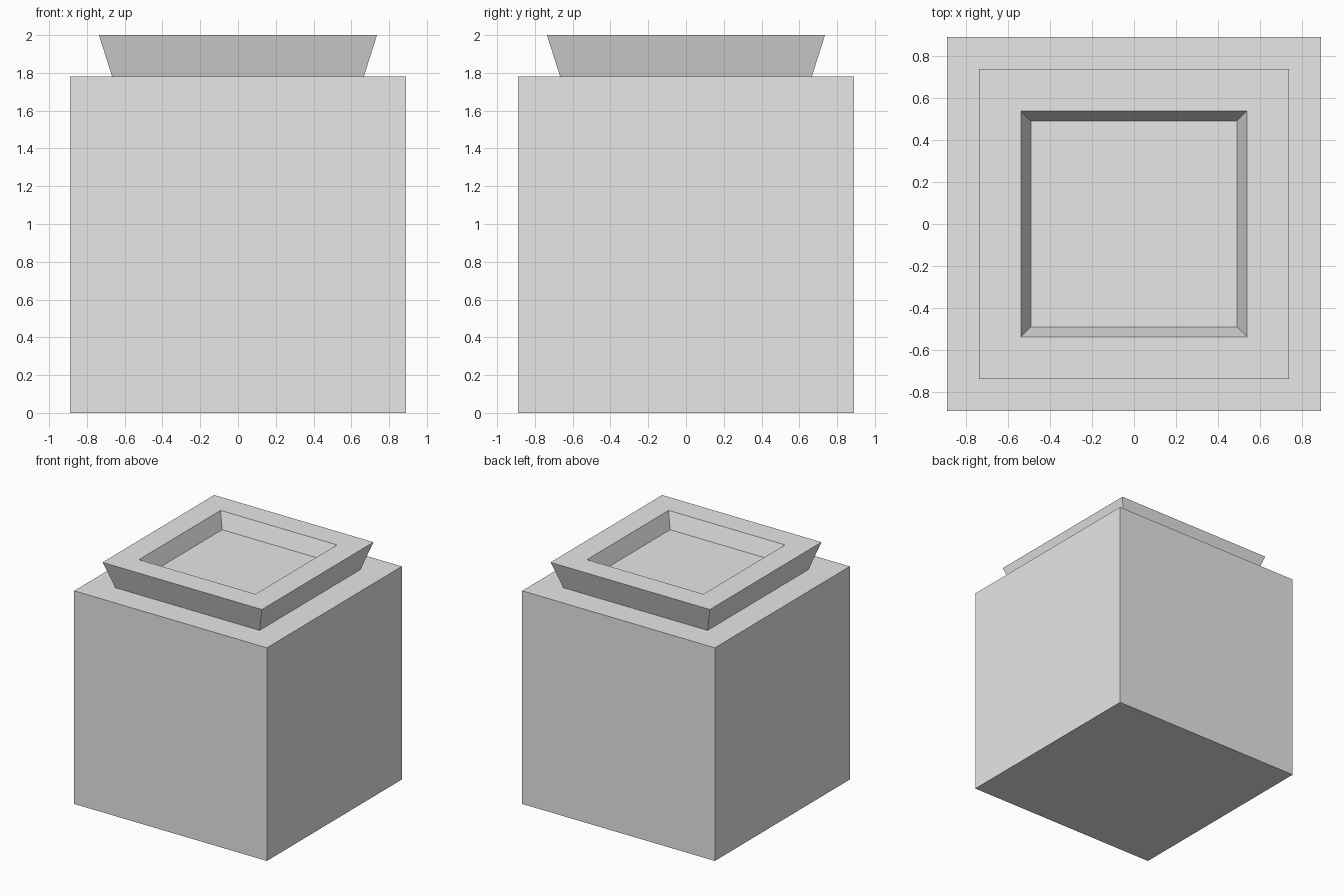
import bpy
import bmesh

default_cube = bpy.data.objects.get("Cube")
if default_cube:
    bpy.data.objects.remove(default_cube, do_unlink=True)

grey = bpy.data.materials.new("light_grey")
grey.use_nodes = True
colour = (0.8, 0.8, 0.8, 1.0)
grey.diffuse_color = colour
grey.node_tree.nodes["Principled BSDF"].inputs["Base Color"].default_value = colour


def square_loft(name, profile):
    """Loft square rings given as (half width, height), capped at both ends."""
    bm = bmesh.new()
    rings = []
    for half, z in profile:
        corners = ((-half, -half), (half, -half), (half, half), (-half, half))
        rings.append([bm.verts.new((x, y, z)) for x, y in corners])
    for low, high in zip(rings, rings[1:]):
        for i in range(4):
            j = (i + 1) % 4
            bm.faces.new((low[i], low[j], high[j], high[i]))
    bm.faces.new(rings[0][::-1])
    bm.faces.new(rings[-1])
    mesh = bpy.data.meshes.new(name)
    bm.to_mesh(mesh)
    bm.free()
    mesh.materials.append(grey)
    obj = bpy.data.objects.new(name, mesh)
    bpy.context.collection.objects.link(obj)
    return obj


# One closed shell: block, shoulder, flared rim, then sunken tapered recess
BODY, SHOULDER, TOP = 0.89, 1.78, 2.0
square_loft("block_with_recessed_rim", [
    (BODY, 0.0),
    (BODY, SHOULDER),
    (0.666, SHOULDER),
    (0.736, TOP),
    (0.538, TOP),
    (0.49, TOP - 0.13),
])
